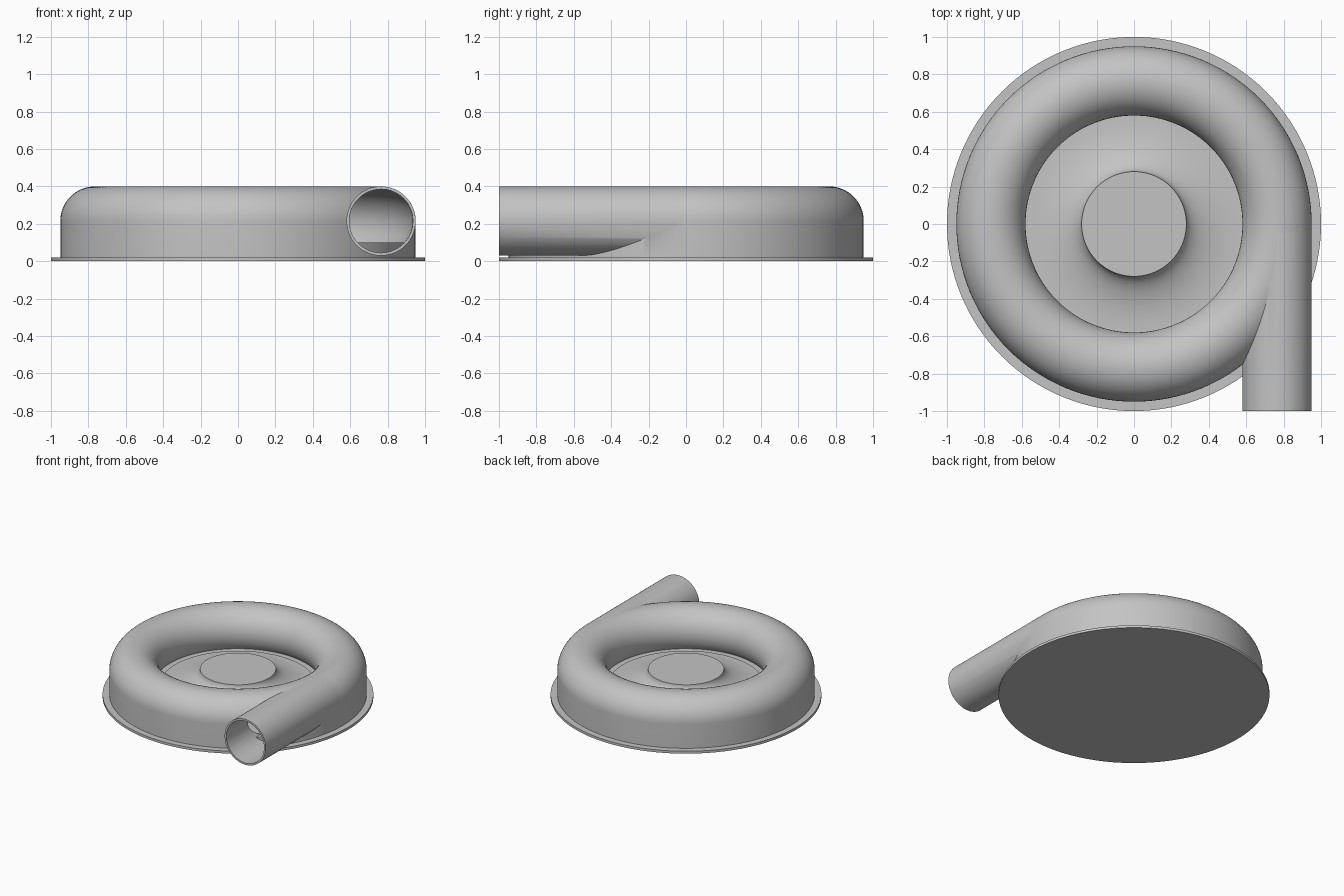
import bpy, bmesh
from math import sin, cos, pi, radians
from mathutils import Matrix

if "Cube" in bpy.data.objects:
    bpy.data.objects.remove(bpy.data.objects["Cube"])

R, Z = 0.765, 0.215         # centre line of the ring duct
OUTER, INNER = 0.185, 0.17  # duct radii

grey = bpy.data.materials.new("plain_grey")
grey.use_nodes = True
colour = (0.55, 0.55, 0.55, 1)
grey.diffuse_color = colour
grey.node_tree.nodes["Principled BSDF"].inputs["Base Color"].default_value = colour


def lathe(name, profile, steps=128, closed=False, matrix=None):
    """Spin a (radius, height) profile round the z axis."""
    bm = bmesh.new()
    verts = [bm.verts.new((r, 0, z)) for r, z in profile]
    edges = [bm.edges.new(pair) for pair in zip(verts, verts[1:])]
    if closed:
        edges.append(bm.edges.new((verts[-1], verts[0])))
    bmesh.ops.spin(bm, geom=verts + edges, cent=(0, 0, 0), axis=(0, 0, 1),
                   angle=2 * pi, steps=steps, use_merge=False)
    bmesh.ops.remove_doubles(bm, verts=bm.verts, dist=1e-5)
    bmesh.ops.dissolve_degenerate(bm, edges=bm.edges, dist=1e-6)
    bmesh.ops.recalc_face_normals(bm, faces=bm.faces)
    if matrix:
        bm.transform(matrix)
    mesh = bpy.data.meshes.new(name)
    bm.to_mesh(mesh)
    bm.free()
    mesh.materials.append(grey)
    obj = bpy.data.objects.new(name, mesh)
    bpy.context.collection.objects.link(obj)
    return obj


def arc(radius, start, end, count):
    """Points on the duct's cross-section, angles in degrees."""
    angles = [radians(start + (end - start) * i / count) for i in range(count + 1)]
    return [(R + radius * cos(a), Z + radius * sin(a)) for a in angles]


def activate(obj):
    bpy.ops.object.select_all(action='DESELECT')
    obj.select_set(True)
    bpy.context.view_layer.objects.active = obj


def combine(target, tool, operation):
    mod = target.modifiers.new(operation, 'BOOLEAN')
    mod.operation, mod.solver, mod.object = operation, 'EXACT', tool
    activate(target)
    bpy.ops.object.modifier_apply(modifier=mod.name)
    bpy.data.objects.remove(tool)


def pipe(name, radius, front):
    """Straight outlet, tapering slightly where it merges into the ring."""
    along_y = Matrix.Translation((R, 0, Z)) @ Matrix.Rotation(-pi / 2, 4, 'X')
    profile = [(0, front), (radius, front), (radius, -0.05),
               (radius - 0.01, 0.08), (0, 0.08)]
    return lathe(name, profile, steps=64, matrix=along_y)


# Base flange
base = lathe("base_flange", [(0, 0), (1, 0), (1, 0.02), (0, 0.02)])

# Ring duct with a straight outer skirt, joined to the outlet and hollowed
housing = lathe("duct_housing", [(0.95, 0.015)] + arc(OUTER, 0, 240, 48)
                + [(0.68, 0.015)], closed=True)
combine(housing, pipe("outlet", OUTER, -1), 'UNION')
combine(housing, lathe("ring_cavity", arc(INNER, 0, 352.5, 47), closed=True), 'DIFFERENCE')
combine(housing, pipe("outlet_cavity", INNER, -1.1), 'DIFFERENCE')

# Raised floor with a flared hub
flare = [(0.572 - 0.292 * sin(t), 0.225 - 0.12 * cos(t))
         for t in (pi / 2 * i / 16 for i in range(17))]
hub = lathe("floor_hub", [(0, 0.01), (0.94, 0.01), (0.94, 0.1), (0.572, 0.1)]
            + flare + [(0, 0.225)])

# Smooth shading with crisp edges
for obj in (base, housing, hub):
    activate(obj)
    bpy.ops.object.shade_smooth_by_angle(angle=radians(30))
